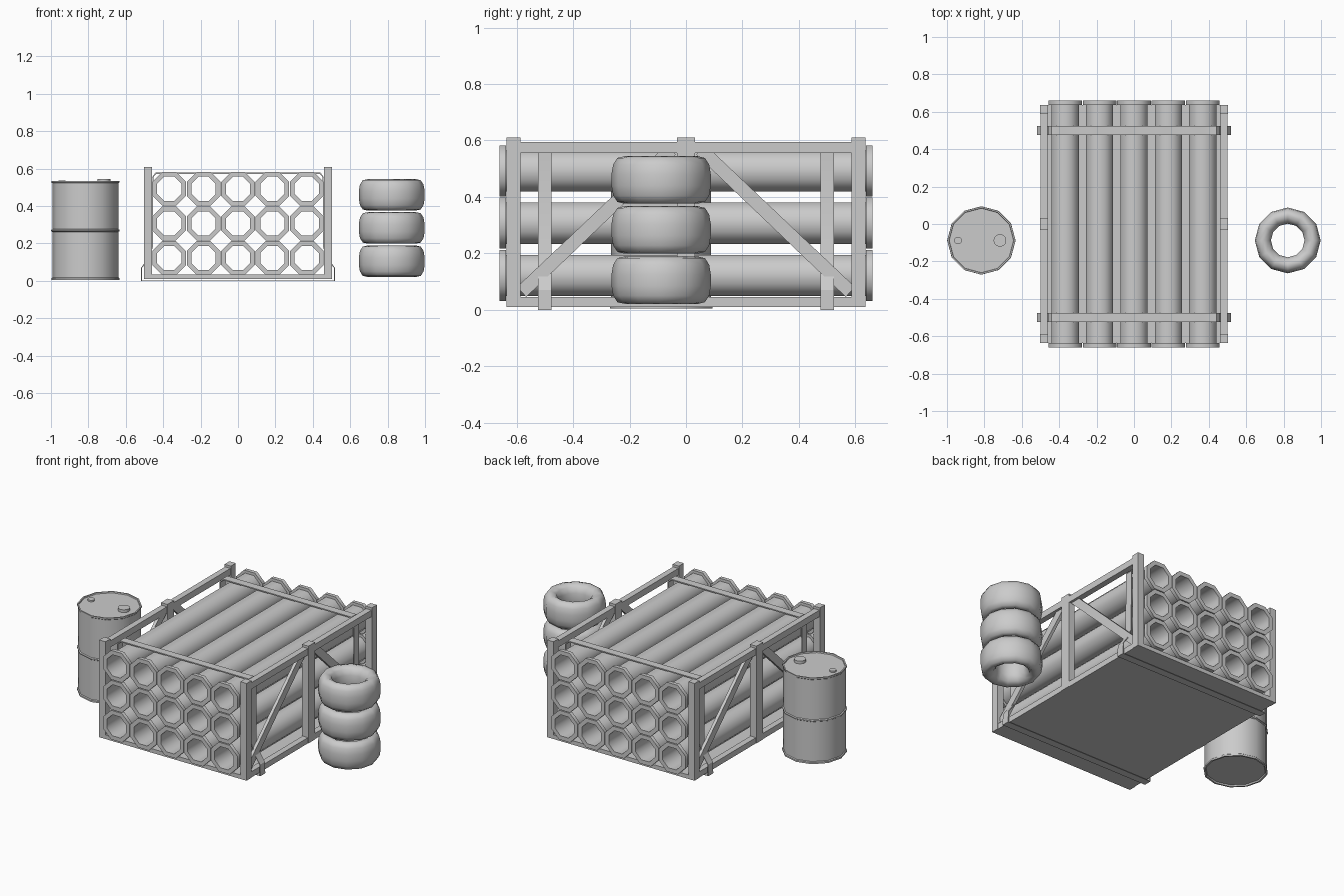
import bpy, bmesh
from math import pi, cos, sin, radians, atan2, hypot
from mathutils import Matrix, Vector

cube = bpy.data.objects.get("Cube")
if cube:
    bpy.data.objects.remove(cube, do_unlink=True)

grey = bpy.data.materials.new("plain_grey")
grey.use_nodes = True
grey.diffuse_color = (0.6, 0.6, 0.6, 1)
grey.node_tree.nodes["Principled BSDF"].inputs["Base Color"].default_value = (0.6, 0.6, 0.6, 1)


def finish(bm, name, smooth=None):
    bmesh.ops.recalc_face_normals(bm, faces=bm.faces)
    mesh = bpy.data.meshes.new(name)
    bm.to_mesh(mesh)
    bm.free()
    mesh.materials.append(grey)
    obj = bpy.data.objects.new(name, mesh)
    bpy.context.collection.objects.link(obj)
    if smooth:
        bpy.ops.object.select_all(action="DESELECT")
        obj.select_set(True)
        bpy.context.view_layer.objects.active = obj
        bpy.ops.object.shade_smooth_by_angle(angle=radians(smooth))
    return obj


def lathe(bm, profile, sides, place, phase=0.0, closed=False):
    """Turn (radius, height) points around z; an open profile is capped."""
    rings = []
    for r, h in profile:
        angles = [phase + 2 * pi * i / sides for i in range(sides)]
        rings.append([bm.verts.new(place @ Vector((r * cos(a), r * sin(a), h))) for a in angles])
    pairs = list(zip(rings, rings[1:]))
    if closed:
        pairs.append((rings[-1], rings[0]))
    else:
        bm.faces.new(rings[0])
        bm.faces.new(rings[-1])
    for a, b in pairs:
        for i in range(sides):
            j = (i + 1) % sides
            bm.faces.new((a[i], a[j], b[j], b[i]))


def box(bm, lo, hi, turn=Matrix()):
    lo, hi = Vector(lo), Vector(hi)
    place = turn @ Matrix.Translation((lo + hi) / 2) @ Matrix.Diagonal((*(hi - lo), 1))
    bmesh.ops.create_cube(bm, size=1, matrix=place)


# Stack of open octagonal tubes with a collar at each end
flat = 1 / cos(pi / 8)
bore, wall, collar, end, step = 0.065 * flat, 0.073 * flat, 0.09 * flat, 0.66, 0.637
tube = [(bore, -end), (collar, -end), (collar, -step), (wall, -step),
        (wall, step), (collar, step), (collar, end), (bore, end)]
bm = bmesh.new()
for row in range(3):
    for col in range(-2, 3):
        place = Matrix.Translation((col * 0.184, 0, 0.122 + row * 0.185)) @ Matrix.Rotation(pi / 2, 4, "X")
        lathe(bm, tube, 8, place, pi / 8, closed=True)
finish(bm, "tubes", 50)

# Floor plate
bm = bmesh.new()
box(bm, (-0.5, -0.635, 0.01), (0.5, 0.635, 0.035))
finish(bm, "floor_plate")

# Side frames: posts, rails and diagonal braces
for side, name in ((-1, "right_side_frame"), (1, "left_side_frame")):
    bm = bmesh.new()
    inner, outer = sorted((side * 0.46, side * 0.503))
    for y, half in ((-0.611, 0.024), (0, 0.032), (0.611, 0.024)):
        box(bm, (inner, y - half, 0.01), (outer, y + half, 0.61))
    a, b = sorted((side * 0.463, side * 0.5))
    for z0, z1 in ((0.012, 0.045), (0.555, 0.595)):
        box(bm, (a, -0.6, z0), (b, 0.6, z1))
    a, b = sorted((side * 0.466, side * 0.485))
    for way in (-1, 1):
        start, stop = Vector((0, way * 0.06, 0.56)), Vector((0, way * 0.575, 0.07))
        d = stop - start
        turn = Matrix.Translation((start + stop) / 2) @ Matrix.Rotation(atan2(d.z, d.y), 4, "X")
        half = hypot(d.y, d.z) / 2 + 0.01
        box(bm, (a, -half, -0.024), (b, half, 0.024), turn)
    finish(bm, name)

# Straps: a flat band looped around the load and under the floor
half_path = [(0.435, 0.572), (0.453, 0.555), (0.455, 0.18), (0.475, 0.125), (0.512, 0.07), (0.514, 0.003)]
path = half_path + [(-x, z) for x, z in reversed(half_path)]
for y, name in ((-0.51, "front_strap"), (0.49, "back_strap")):
    bm = bmesh.new()
    loops = []
    for grow in (0, 0.007):
        for dy in (0, 0.048) if grow == 0 else (0.048, 0):
            loops.append([bm.verts.new((x + (grow if x > 0 else -grow) * 0.8,
                                        y + dy - 0.014, z + (grow if z > 0.56 else 0 if z > 0.01 else -grow * 0.4)))
                          for x, z in path])
    for a, b in zip(loops, loops[1:] + loops[:1]):
        for i in range(len(path)):
            j = (i + 1) % len(path)
            bm.faces.new((a[i], a[j], b[j], b[i]))
    finish(bm, name, 30)

# Drum with rims, a middle rib and a recessed lid
drum = [(0.168, 0.012), (0.172, 0.004), (0.182, 0.004), (0.182, 0.014), (0.177, 0.018), (0.177, 0.262),
        (0.183, 0.266), (0.183, 0.272), (0.177, 0.276), (0.177, 0.522), (0.182, 0.526),
        (0.182, 0.535), (0.174, 0.535), (0.172, 0.528)]
bm = bmesh.new()
lathe(bm, drum, 12, Matrix.Translation((-0.816, -0.088, 0)))
finish(bm, "drum", 40)

# Drum bungs
bm = bmesh.new()
for x, r, top in ((-0.717, 0.034, 0.545), (-0.941, 0.02, 0.537)):
    lathe(bm, [(r, 0.52), (r, top)], 12, Matrix.Translation((x, -0.088, 0)))
finish(bm, "drum_bungs", 40)

# Stack of three tyres
upper = [(0.09, 0.035), (0.103, 0.068), (0.13, 0.084), (0.155, 0.078), (0.17, 0.055), (0.176, 0.02)]
tyre = upper + [(r, -h) for r, h in reversed(upper)]
for z, name in ((0.105, "bottom_tyre"), (0.283, "middle_tyre"), (0.46, "top_tyre")):
    bm = bmesh.new()
    lathe(bm, tyre, 12, Matrix.Translation((0.822, -0.088, z)), closed=True)
    finish(bm, name, 75)
